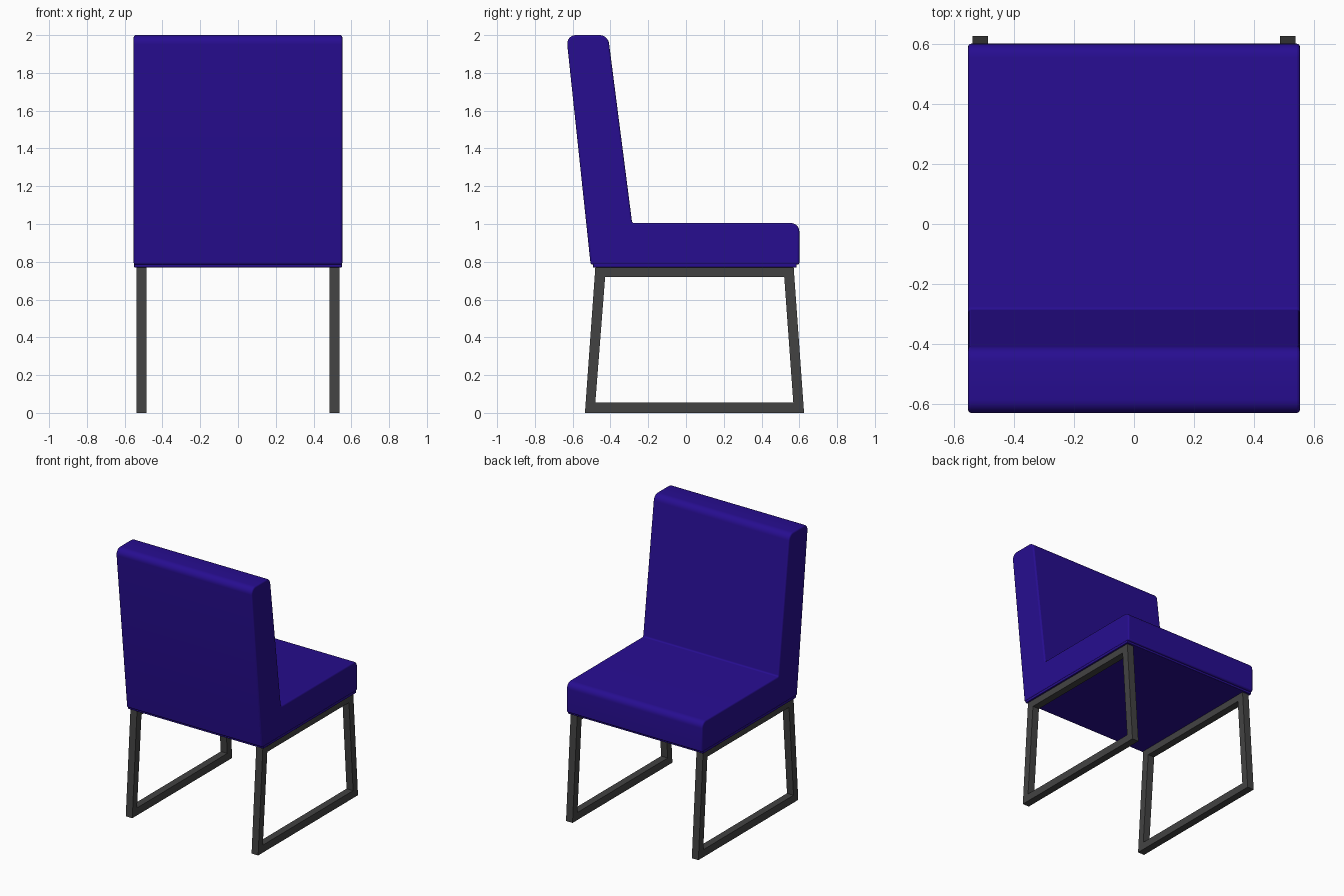
import bpy, bmesh, math
from mathutils import Vector

if "Cube" in bpy.data.objects:
    bpy.data.objects.remove(bpy.data.objects["Cube"])


def material(name, color):
    m = bpy.data.materials.new(name)
    m.diffuse_color = color
    m.use_nodes = True
    m.node_tree.nodes["Principled BSDF"].inputs["Base Color"].default_value = m.diffuse_color
    return m


def make_object(name, bm, mat):
    bmesh.ops.recalc_face_normals(bm, faces=bm.faces)
    me = bpy.data.meshes.new(name)
    bm.to_mesh(me)
    bm.free()
    ob = bpy.data.objects.new(name, me)
    bpy.context.collection.objects.link(ob)
    me.materials.append(mat)
    return ob


def rounded(corners, seg=6):
    """Turn (y, z, radius) corners into a profile with rounded corners."""
    out, n = [], len(corners)
    for i, (y, z, r) in enumerate(corners):
        p = Vector((y, z))
        if r == 0:
            out.append(p)
            continue
        a = (Vector(corners[i - 1][:2]) - p).normalized()
        b = (Vector(corners[(i + 1) % n][:2]) - p).normalized()
        half = a.angle(b) / 2
        centre = p + (a + b).normalized() * (r / math.sin(half))
        start = p + a * (r / math.tan(half)) - centre
        end = p + b * (r / math.tan(half)) - centre
        for k in range(seg + 1):
            d = start.lerp(end, 0.5) if k * 2 == seg else None
            t, ang = k / seg, start.angle(end)
            d = (start * math.sin((1 - t) * ang) + end * math.sin(t * ang)) / math.sin(ang)
            out.append(centre + d)
    return out


def extrude_profile(name, corners, half_width, mat, bevel):
    bm = bmesh.new()
    pts = rounded(corners)
    face = bm.faces.new([bm.verts.new((-half_width, p.x, p.y)) for p in pts])
    res = bmesh.ops.extrude_face_region(bm, geom=[face])
    moved = [v for v in res["geom"] if isinstance(v, bmesh.types.BMVert)]
    bmesh.ops.translate(bm, verts=moved, vec=(2 * half_width, 0, 0))
    ob = make_object(name, bm, mat)
    mod = ob.modifiers.new("soft_edges", "BEVEL")
    mod.width, mod.segments = bevel, 3
    mod.limit_method, mod.angle_limit = "ANGLE", math.radians(40)
    bpy.ops.object.select_all(action="DESELECT")
    ob.select_set(True)
    bpy.context.view_layer.objects.active = ob
    bpy.ops.object.shade_smooth_by_angle(angle=math.radians(35))
    return ob


def leg_frame(name, x0, x1, outer, inner, mat):
    bm = bmesh.new()
    rings = [[bm.verts.new((x, y, z)) for y, z in loop]
             for x, loop in ((x0, outer), (x1, outer), (x1, inner), (x0, inner))]
    for r in range(4):
        a, b = rings[r], rings[(r + 1) % 4]
        for i in range(4):
            j = (i + 1) % 4
            bm.faces.new((a[i], a[j], b[j], b[i]))
    return make_object(name, bm, mat)


blue = material("blue_fabric", (0.02, 0.004, 0.28, 1))
dark = material("dark_metal", (0.055, 0.055, 0.055, 1))

# Upholstered seat and leaning backrest in one L-shaped body
extrude_profile("seat_and_backrest", [
    (-0.505, 0.785, 0), (0.60, 0.785, 0), (0.60, 1.005, 0.045),
    (-0.285, 1.005, 0.012), (-0.413, 2.0, 0.05), (-0.634, 2.0, 0.045),
], 0.552, blue, 0.01)

# Thin panel under the seat
extrude_profile("seat_base_panel", [
    (-0.492, 0.77, 0), (0.585, 0.77, 0), (0.585, 0.79, 0), (-0.492, 0.79, 0),
], 0.55, blue, 0.003)

# Sled leg frames, one on each side
outer = [(-0.535, 0), (0.625, 0), (0.57, 0.772), (-0.48, 0.772)]
inner = [(-0.48, 0.055), (0.568, 0.055), (0.52, 0.72), (-0.428, 0.72)]
for side, s in (("left", -1), ("right", 1)):
    leg_frame(side + "_leg_frame", s * 0.485, s * 0.538, outer, inner, dark)
